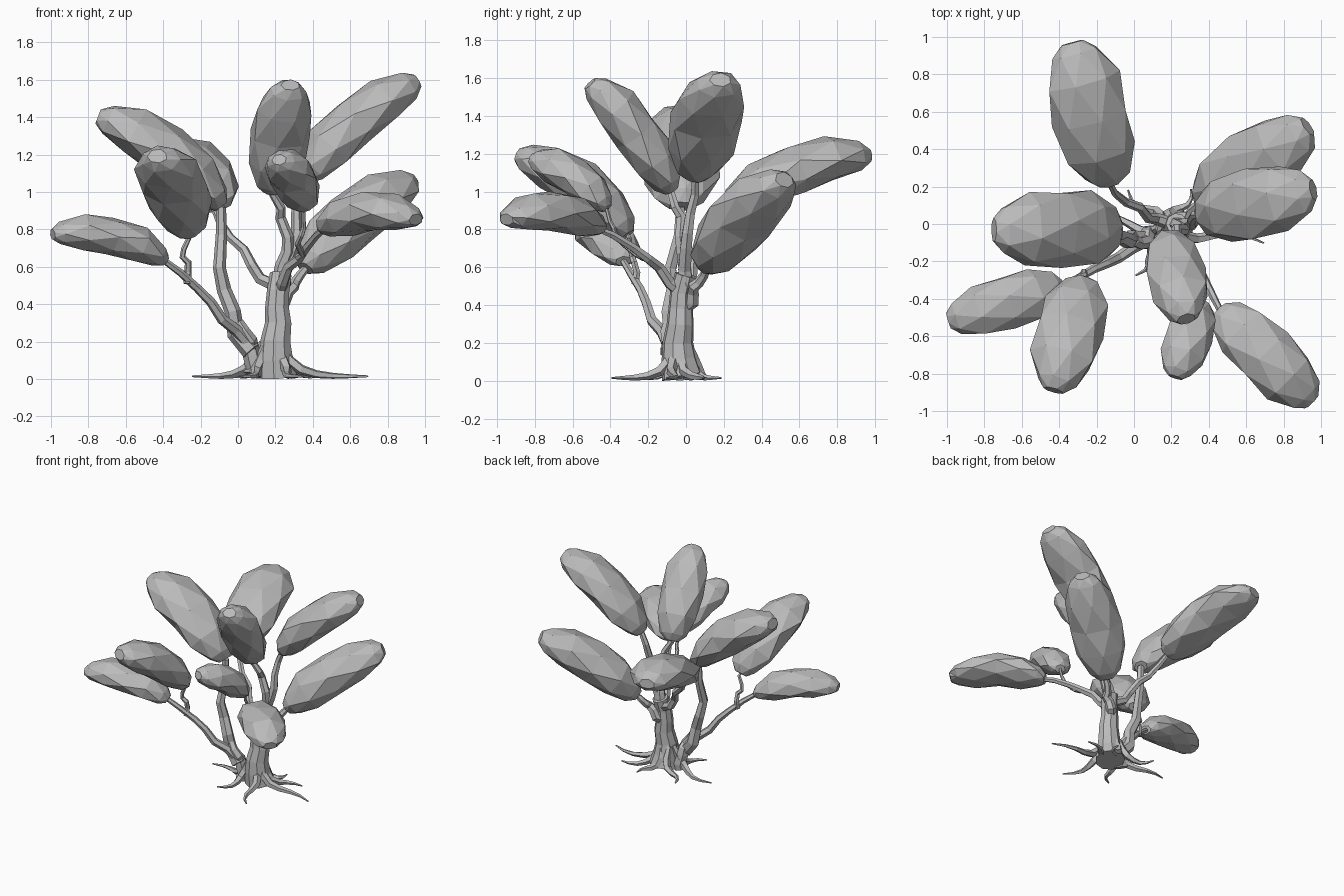
import bpy, bmesh, math, random
from mathutils import Vector

random.seed(4)
if "Cube" in bpy.data.objects:
    bpy.data.objects.remove(bpy.data.objects["Cube"])

shade = (0.5, 0.5, 0.5, 1)
gray = bpy.data.materials.new("plain_gray")
gray.use_nodes = True
gray.diffuse_color = shade
gray.node_tree.nodes["Principled BSDF"].inputs["Base Color"].default_value = shade


def sweep(name, path, widths, heights, sides, jitter=0.0, underside=1.0):
    """Skin elliptical rings along a path; jitter makes the facets irregular."""
    axis = (path[-1] - path[0]).normalized()
    up = Vector((0, 0, 1)) if abs(axis.z) < 0.85 else Vector((0, 1, 0))
    bm = bmesh.new()
    rings = []
    for i, point in enumerate(path):
        tangent = (path[min(i + 1, len(path) - 1)] - path[max(i - 1, 0)]).normalized()
        up = (up - tangent * up.dot(tangent)).normalized()
        side = tangent.cross(up)
        stagger = 0.5 * (i % 2) if jitter else 0
        ring = []
        for k in range(sides):
            angle = math.tau * (k + stagger) / sides
            lift = math.sin(angle) * heights[i]
            if lift < 0:
                lift *= underside
            offset = side * math.cos(angle) * widths[i] + up * lift
            ring.append(bm.verts.new(point + offset * (1 + random.uniform(-jitter, jitter))))
        rings.append(ring)
    for lower, upper in zip(rings, rings[1:]):
        for k in range(sides):
            following = (k + 1) % sides
            bm.faces.new((lower[k], lower[following], upper[following], upper[k]))
    bm.faces.new(rings[0])
    bm.faces.new(rings[-1])
    if jitter:
        bmesh.ops.triangulate(bm, faces=bm.faces[:], quad_method='SHORT_EDGE')
    bmesh.ops.recalc_face_normals(bm, faces=bm.faces[:])
    mesh = bpy.data.meshes.new(name)
    bm.to_mesh(mesh)
    bm.free()
    mesh.materials.append(gray)
    bpy.context.collection.objects.link(bpy.data.objects.new(name, mesh))


def limb(name, start, bend, end, thick, thin, sides=6, kink=0.018, flare=1):
    """Tapering, slightly crooked wood from start to end, pulled towards bend."""
    start, bend, end = Vector(start), Vector(bend), Vector(end)
    steps = 6
    path, radii = [], []
    for i in range(steps + 1):
        t = i / steps
        point = start.lerp(bend, t).lerp(bend.lerp(end, t), t)
        if 0 < i < steps:
            point += Vector([random.uniform(-kink, kink) for _ in range(3)])
        path.append(point)
        radii.append(thin + (thick - thin) * (1 - t) ** flare)
    sweep(name, path, radii, radii, sides)


def clump(name, base, tip, width, height, arch):
    """Arched, blunt-ended foliage mass from base to tip, flatter underneath."""
    base, tip = Vector(base), Vector(tip)
    along = (tip - base).normalized()
    rise = (Vector((0, 0, 1)) - along * along.z).normalized()
    steps = 6
    path, fullness = [], []
    for i in range(steps + 1):
        s = (1 - math.cos(math.pi * i / steps)) / 2
        path.append(base.lerp(tip, s) + rise * arch * 4 * s * (1 - s))
        fullness.append(max(0.3, math.sqrt(1 - abs(2 * s - 1) ** 3.2)))
    sweep(name, path, [width / 2 * f for f in fullness], [height / 2 * f for f in fullness],
          7, jitter=0.06, underside=0.85)


def bough(place, sprout, bend, base, tip, width, height, thick=0.035, arch=0.06):
    """One branch carrying one foliage clump."""
    limb("branch_" + place, sprout, bend, base, thick, thick / 2)
    clump("foliage_" + place, base, tip, width, height, arch)


# Trunks
limb("main_trunk", (0.21, -0.02, 0.02), (0.2, -0.06, 0.3), (0.23, 0, 0.56), 0.11, 0.06,
     sides=9, kink=0.008, flare=2)
limb("side_trunk", (0.08, -0.06, 0.02), (0.1, -0.09, 0.18), (0, -0.09, 0.3), 0.055, 0.032)

# Boughs on the right
bough("right_high", sprout=(0.07, -0.09, 0.15), bend=(-0.15, -0.1, 0.4),
      base=(-0.09, -0.03, 0.92), tip=(-0.75, -0.03, 1.4), width=0.43, height=0.3, thick=0.052)
bough("right_low", sprout=(0.06, -0.09, 0.18), bend=(-0.15, -0.2, 0.4),
      base=(-0.39, -0.33, 0.63), tip=(-0.99, -0.52, 0.77), width=0.3, height=0.22)
bough("front_right", sprout=(-0.27, -0.27, 0.51), bend=(-0.3, -0.25, 0.7),
      base=(-0.27, -0.31, 0.77), tip=(-0.43, -0.89, 1.19), width=0.36, height=0.28, thick=0.022)

# Boughs at the back and front
bough("back", sprout=(0.2, 0, 0.5), bend=(0, 0.05, 0.65),
      base=(-0.13, 0.22, 0.92), tip=(-0.33, 0.97, 1.19), width=0.42, height=0.28)
bough("front_high", sprout=(0.22, 0, 0.5), bend=(0.3, 0, 0.8),
      base=(0.18, -0.08, 1), tip=(0.28, -0.51, 1.57), width=0.33, height=0.28, thick=0.042, arch=0.03)
bough("front_middle", sprout=(0.32, -0.22, 0.65), bend=(0.35, -0.4, 0.75),
      base=(0.35, -0.42, 0.91), tip=(0.22, -0.82, 1.17), width=0.27, height=0.22, thick=0.02, arch=0.04)

# Boughs on the left
bough("front_left", sprout=(0.22, 0, 0.45), bend=(0.3, -0.2, 0.68),
      base=(0.46, -0.46, 0.8), tip=(0.95, -0.95, 0.85), width=0.34, height=0.23)
bough("left_high", sprout=(0.24, 0, 0.5), bend=(0.3, 0, 0.8),
      base=(0.36, 0.05, 1.07), tip=(0.96, 0.18, 1.59), width=0.39, height=0.29, thick=0.042, arch=0.05)
bough("left_low", sprout=(0.22, 0, 0.4), bend=(0.3, 0.05, 0.5),
      base=(0.36, 0.11, 0.59), tip=(0.93, 0.52, 1.06), width=0.4, height=0.32, thick=0.042, arch=0.04)

# Roots: each clings to the trunk, then tapers out along the ground
ROOT_REACH = {-8: 0.52, -65: 0.4, -125: 0.3, 172: 0.43, 135: 0.3, 60: 0.25, 20: 0.35}
foot = Vector((0.18, -0.03, 0))
for number, (degrees, reach) in enumerate(ROOT_REACH.items(), start=1):
    heading = math.radians(degrees)
    outward = Vector((math.cos(heading), math.sin(heading), 0))
    sideways = Vector((-outward.y, outward.x, 0))
    path, radii = [], []
    for i in range(7):
        t = i / 6
        distance = 0.05 + (reach - 0.05) * t ** 1.3
        wiggle = 0.03 * math.sin(math.tau * t) * (-1) ** number
        path.append(foot + outward * distance + sideways * wiggle
                    + Vector((0, 0, 0.015 + 0.18 * (1 - t) ** 4)))
        radii.append(0.005 + 0.035 * (1 - t) * min(1, 0.4 + 3 * t))
    sweep("root_%d" % number, path, radii, radii, 5)
